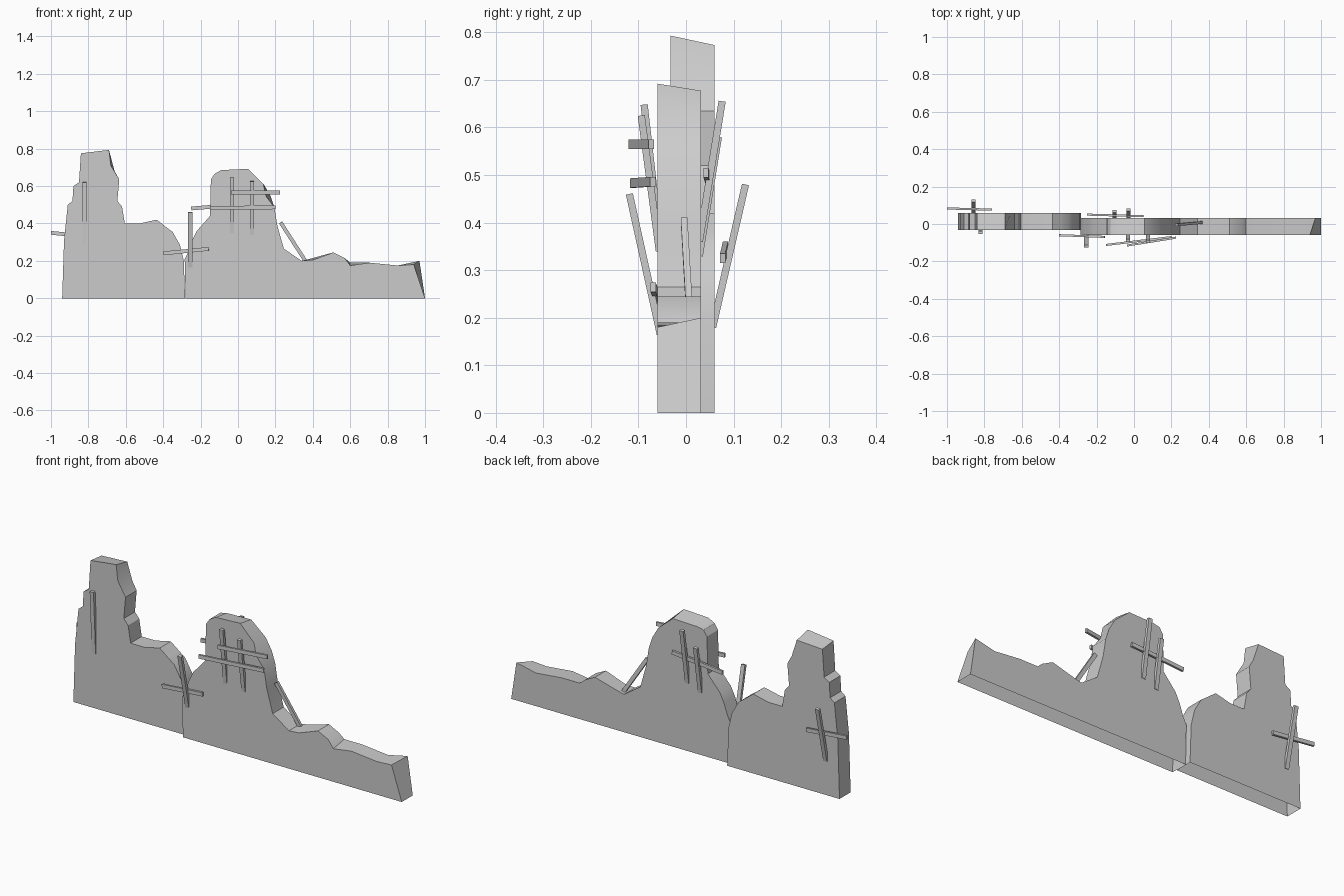
import bpy
import bmesh
from mathutils import Vector

cube = bpy.data.objects.get("Cube")
if cube:
    bpy.data.objects.remove(cube, do_unlink=True)

grey = bpy.data.materials.new("plain grey")
grey.use_nodes = True
GREY = (0.6, 0.6, 0.6, 1)
grey.diffuse_color = GREY
grey.node_tree.nodes["Principled BSDF"].inputs["Base Color"].default_value = GREY


def finish(name, bm):
    mesh = bpy.data.meshes.new(name)
    bm.to_mesh(mesh)
    bm.free()
    mesh.materials.append(grey)
    obj = bpy.data.objects.new(name, mesh)
    bpy.context.collection.objects.link(obj)
    return obj


def wall(name, profile, y_front, y_back):
    """Broken wall, open underneath; a point may add a (dx, dz) shift at the back."""
    bm = bmesh.new()
    front, back = [], []
    for x, z, *shift in profile:
        dx, dz = shift or (0, 0)
        front.append(bm.verts.new((x, y_front, z)))
        back.append(bm.verts.new((x + dx, y_back, z + dz)))
    bm.faces.new(front[::-1])
    bm.faces.new(back)
    for i in range(len(front) - 1):
        bm.faces.new((front[i], front[i + 1], back[i + 1], back[i]))
    obj = finish(name, bm)
    bpy.ops.object.select_all(action='DESELECT')
    obj.select_set(True)
    bpy.context.view_layer.objects.active = obj
    bpy.ops.object.shade_smooth_by_angle(angle=0.52)


def plank(name, start, end, width=0.022, depth=0.015):
    """Box beam between two points, its depth lying roughly along y."""
    a, b = Vector(start), Vector(end)
    axis = (b - a).normalized()
    side = axis.cross(Vector((0, 1, 0))).normalized()
    out = side.cross(axis)
    bm = bmesh.new()
    bmesh.ops.create_cube(bm, size=1)
    for v in bm.verts:
        x, y, z = v.co
        v.co = (a + b) / 2 + side * x * width + out * y * depth + axis * z * (b - a).length
    bmesh.ops.recalc_face_normals(bm, faces=bm.faces)
    finish(name, bm)


# Two ruined wall sections
wall("tower_wall", [
    (-0.94, 0), (-0.93, 0.31), (-0.91, 0.5), (-0.885, 0.52), (-0.88, 0.6),
    (-0.85, 0.62), (-0.84, 0.775, 0, -0.01), (-0.69, 0.793, 0, -0.02),
    (-0.68, 0.71, 0.02, -0.03), (-0.635, 0.635), (-0.645, 0.52),
    (-0.62, 0.49), (-0.605, 0.4), (-0.525, 0.4), (-0.435, 0.42),
    (-0.39, 0.385), (-0.35, 0.355), (-0.31, 0.285), (-0.29, 0.2),
    (-0.283, 0)], -0.033, 0.06)

wall("long_wall", [
    (-0.28, 0), (-0.285, 0.21), (-0.265, 0.25), (-0.245, 0.31),
    (-0.22, 0.36), (-0.15, 0.44), (-0.145, 0.635), (-0.125, 0.665),
    (-0.09, 0.685, 0, -0.012), (0.055, 0.692, 0, -0.015),
    (0.135, 0.61, 0.005, -0.005), (0.15, 0.545, 0.025, 0), (0.195, 0.485),
    (0.21, 0.39), (0.245, 0.265), (0.34, 0.2), (0.4, 0.205, 0, 0.01),
    (0.51, 0.245), (0.57, 0.215), (0.6, 0.175, 0, 0.015),
    (0.705, 0.19), (0.855, 0.175), (0.94, 0.18, 0.03, 0.02),
    (1, 0)], -0.06, 0.032)

# Upright planks leaning on the walls: x, top y, top z, bottom y, bottom z
uprights = {
    "tower_front": (-0.82, -0.045, 0.62, -0.027, 0.29),
    "tower_back": (-0.858, 0.125, 0.48, 0.056, 0.18),
    "gap_front": (-0.255, -0.119, 0.46, -0.054, 0.165),
    "centre_front": (-0.033, -0.088, 0.648, -0.054, 0.35),
    "side_front": (0.075, -0.094, 0.625, -0.056, 0.34),
    "centre_back": (-0.03, 0.076, 0.655, 0.028, 0.36),
    "side_back": (-0.105, 0.068, 0.58, 0.028, 0.33),
}
for name, (x, y1, z1, y0, z0) in uprights.items():
    plank(name + "_upright", (x, y0, z0), (x, y1, z1))

# Cross planks
crosses = {
    "tower_back": ((-1, 0.083, 0.35), (-0.76, 0.077, 0.325)),
    "gap_front": ((-0.4, -0.06, 0.24), (-0.157, -0.069, 0.264)),
    "upper_front": ((-0.037, -0.115, 0.565), (0.225, -0.073, 0.565)),
    "lower_front": ((-0.15, -0.112, 0.483), (0.2, -0.07, 0.486)),
    "wall_back": ((-0.25, 0.05, 0.48), (0.05, 0.042, 0.505)),
}
for name, (start, end) in crosses.items():
    plank(name + "_crosspiece", start, end, 0.02, 0.011)

# Loose prop resting against the right-hand slope
plank("slanted_prop", (0.228, -0.004, 0.405), (0.36, 0.008, 0.2), 0.02, 0.014)
